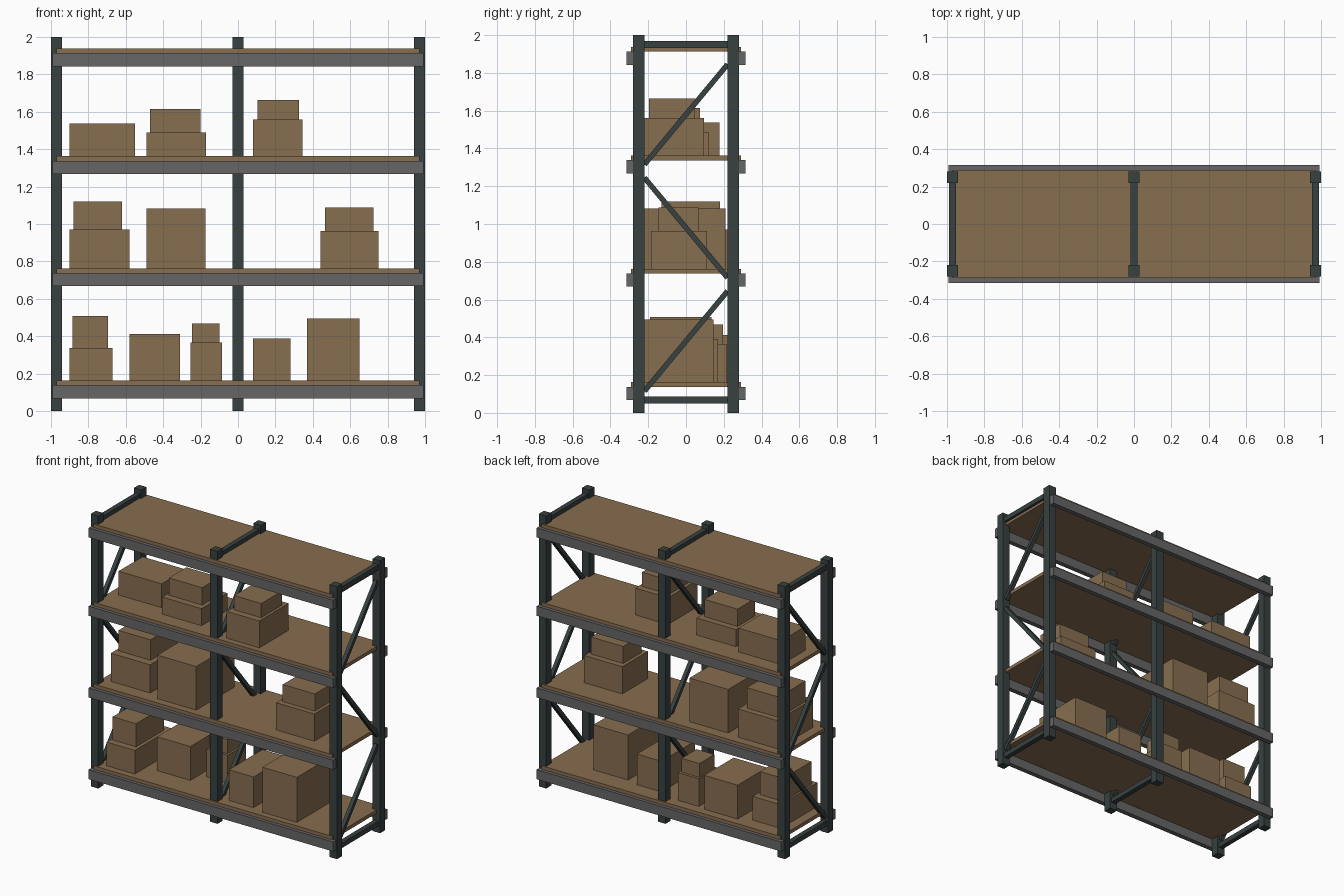
import bpy
import math


def material(name, rgb):
    m = bpy.data.materials.new(name)
    m.diffuse_color = (*rgb, 1)
    return m


STEEL = material("dark_steel", (0.040, 0.052, 0.052))
GREY = material("beam_grey", (0.133, 0.133, 0.133))
BROWN = material("cardboard_brown", (0.245, 0.155, 0.080))


def box(name, x, y, z, mat, tilt=0.0):
    """Box from (min, max) ranges, optionally tilted around x."""
    bpy.ops.mesh.primitive_cube_add(
        size=1, location=[(a + b) / 2 for a, b in (x, y, z)])
    o = bpy.context.object
    o.name = name
    o.scale = [b - a for a, b in (x, y, z)]
    o.rotation_euler.x = tilt
    o.data.materials.append(mat)
    return o


# Upright frames: two posts, two rails and three zigzag braces each
for side, cx in (("left", -0.97), ("middle", 0.0), ("right", 0.97)):
    px = (cx - 0.03, cx + 0.03)
    bx = (cx - 0.018, cx + 0.018)
    box(side + "_front_post", px, (-0.28, -0.22), (0, 2), STEEL)
    box(side + "_back_post", px, (0.22, 0.28), (0, 2), STEEL)
    for n, z in (("lower", 0.068), ("upper", 1.95)):
        box(f"{side}_{n}_rail", bx, (-0.23, 0.23), (z - 0.018, z + 0.018), STEEL)
    for i, (z, d) in enumerate(((0.38, 1), (0.98, -1), (1.58, 1))):
        length = math.hypot(0.44, 0.53)
        box(f"{side}_brace_{i + 1}", (cx - 0.014, cx + 0.014),
            (-length / 2, length / 2), (z - 0.014, z + 0.014), STEEL,
            d * math.atan2(0.53, 0.44))

# Shelf levels: front and back beams with a board on top
for i, z in enumerate((0.103, 0.703, 1.303, 1.878)):
    box(f"front_beam_{i + 1}", (-0.993, 0.993), (-0.315, -0.28), (z - 0.035, z + 0.035), GREY)
    box(f"back_beam_{i + 1}", (-0.993, 0.993), (0.28, 0.315), (z - 0.035, z + 0.035), GREY)
    box(f"shelf_board_{i + 1}", (-0.97, 0.97), (-0.29, 0.29), (z + 0.034, z + 0.06), BROWN)

# Cartons: x range, y range, z range
Z1, Z2, Z3 = 0.163, 0.763, 1.363
cartons = [
    ((-0.90, -0.67), (-0.24, 0.185), (Z1, 0.337)),
    ((-0.885, -0.695), (-0.19, 0.135), (0.337, 0.507)),
    ((-0.58, -0.31), (-0.11, 0.23), (Z1, 0.412)),
    ((-0.255, -0.085), (0.0, 0.215), (Z1, 0.366)),
    ((-0.245, -0.10), (0.02, 0.195), (0.366, 0.468)),
    ((0.08, 0.28), (-0.22, 0.17), (Z1, 0.388)),
    ((0.37, 0.65), (-0.245, 0.145), (Z1, 0.494)),
    ((-0.90, -0.58), (-0.19, 0.225), (Z2, 0.97)),
    ((-0.88, -0.62), (-0.13, 0.18), (0.97, 1.12)),
    ((-0.49, -0.175), (-0.235, 0.21), (Z2, 1.083)),
    ((0.44, 0.75), (-0.185, 0.11), (Z2, 0.963)),
    ((0.465, 0.725), (-0.145, 0.065), (0.963, 1.088)),
    ((-0.90, -0.55), (-0.10, 0.178), (Z3, 1.538)),
    ((-0.49, -0.17), (-0.18, 0.12), (Z3, 1.488)),
    ((-0.47, -0.20), (-0.13, 0.073), (1.488, 1.615)),
    ((0.08, 0.345), (-0.245, 0.095), (Z3, 1.56)),
    ((0.105, 0.325), (-0.195, 0.047), (1.56, 1.664)),
]
for i, (x, y, z) in enumerate(cartons):
    box(f"carton_{i + 1}", x, y, z, BROWN)
